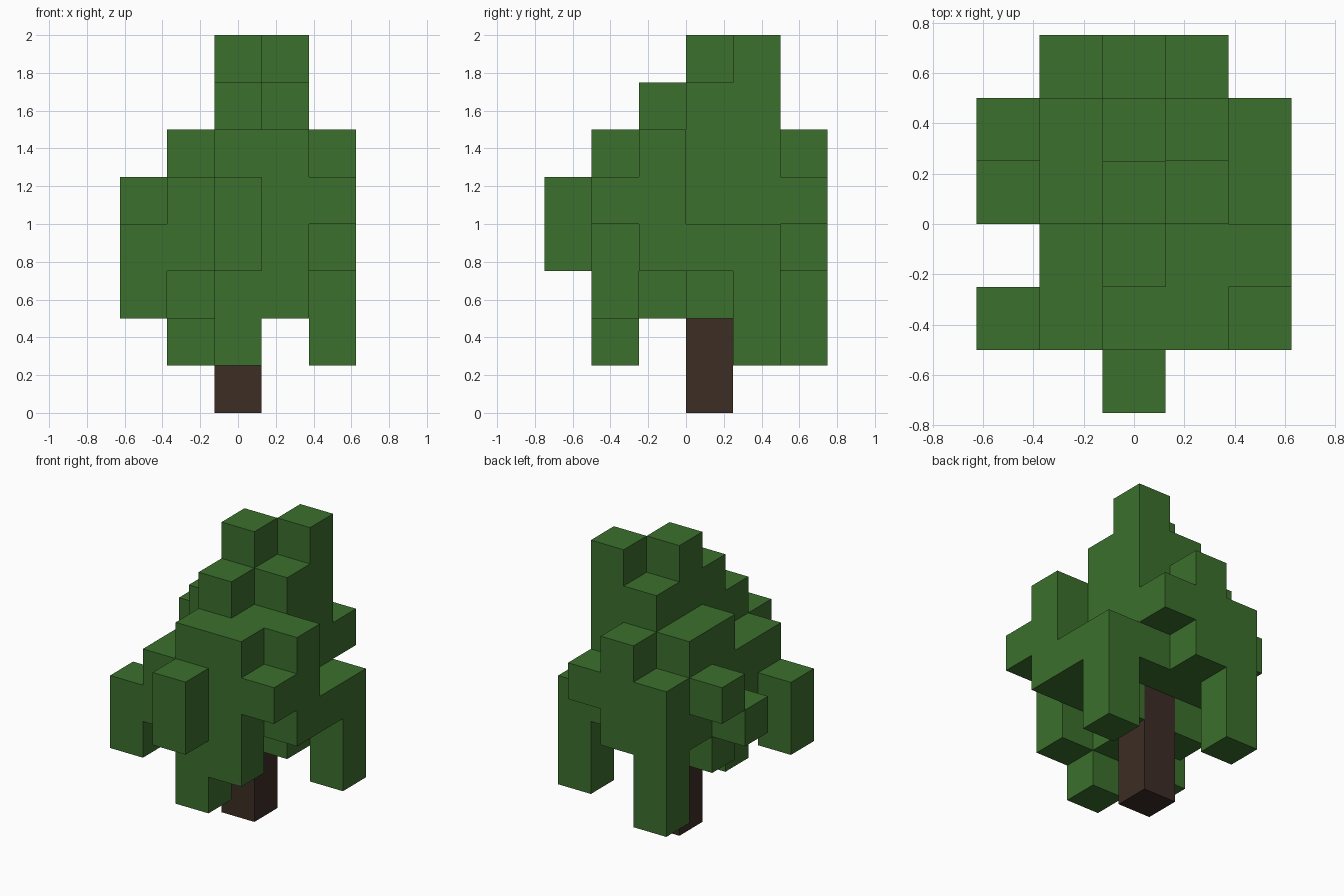
import bpy
import bmesh
from mathutils import Vector

CELL = 0.25
ORIGIN = Vector((-0.625, -0.75, 0.0))
AXES = [Vector((1, 0, 0)), Vector((0, 1, 0)), Vector((0, 0, 1))]

default_cube = bpy.data.objects.get("Cube")
if default_cube:
    bpy.data.objects.remove(default_cube, do_unlink=True)


def make_material(name, colour):
    material = bpy.data.materials.new(name)
    material.use_nodes = True
    material.diffuse_color = colour
    shader = material.node_tree.nodes["Principled BSDF"]
    shader.inputs["Base Color"].default_value = colour
    shader.inputs["Roughness"].default_value = 0.9
    return material


def fill_pillars(pillars):
    """Turn (column, row, bottom, top) pillars into a set of grid cells."""
    return {(x, y, z) for x, y, bottom, top in pillars for z in range(bottom, top)}


def build_blocks(name, cells, material):
    """Build the outer skin of a set of cells as one welded mesh."""
    bm = bmesh.new()
    for cell in cells:
        centre = Vector(cell) + Vector((0.5, 0.5, 0.5))
        for index, axis in enumerate(AXES):
            side, up = AXES[index - 2] / 2, AXES[index - 1] / 2
            for sign in (-1, 1):
                normal = axis * sign
                neighbour = tuple(int(v) for v in Vector(cell) + normal)
                if neighbour in cells:
                    continue
                middle = centre + normal / 2
                corners = [middle - side - up, middle + side - up,
                           middle + side + up, middle - side + up]
                if sign < 0:
                    corners.reverse()
                bm.faces.new([bm.verts.new(ORIGIN + c * CELL) for c in corners])
    bmesh.ops.remove_doubles(bm, verts=bm.verts, dist=CELL / 100)
    mesh = bpy.data.meshes.new(name)
    bm.to_mesh(mesh)
    bm.free()
    mesh.materials.append(material)
    tree_part = bpy.data.objects.new(name, mesh)
    bpy.context.scene.collection.objects.link(tree_part)
    return tree_part


leaf_green = make_material("leaf green", (0.045, 0.162, 0.026, 1))
bark_brown = make_material("bark brown", (0.045, 0.026, 0.018, 1))

# Central crown, rising to two staggered tips
crown = [
    (1, 1, 3, 5), (1, 2, 3, 5), (1, 3, 2, 6), (1, 4, 3, 6),
    (2, 2, 2, 7), (2, 3, 3, 8), (2, 4, 3, 7), (2, 5, 3, 6),
    (3, 1, 2, 6), (3, 2, 3, 6), (3, 3, 2, 7), (3, 4, 3, 8),
]

# Branches that stick out of the crown
branches = [
    (0, 3, 3, 4), (0, 4, 4, 5), (2, 0, 3, 5), (3, 5, 4, 5),
    (4, 1, 4, 5), (4, 2, 3, 6), (4, 3, 3, 4),
]

# Long clumps hanging toward the ground
hanging_clumps = [(0, 1, 2, 4), (1, 5, 1, 5), (2, 1, 1, 6), (4, 4, 1, 4)]

build_blocks("foliage", fill_pillars(crown + branches + hanging_clumps), leaf_green)

# Trunk
build_blocks("trunk", fill_pillars([(2, 3, 0, 3)]), bark_brown)
